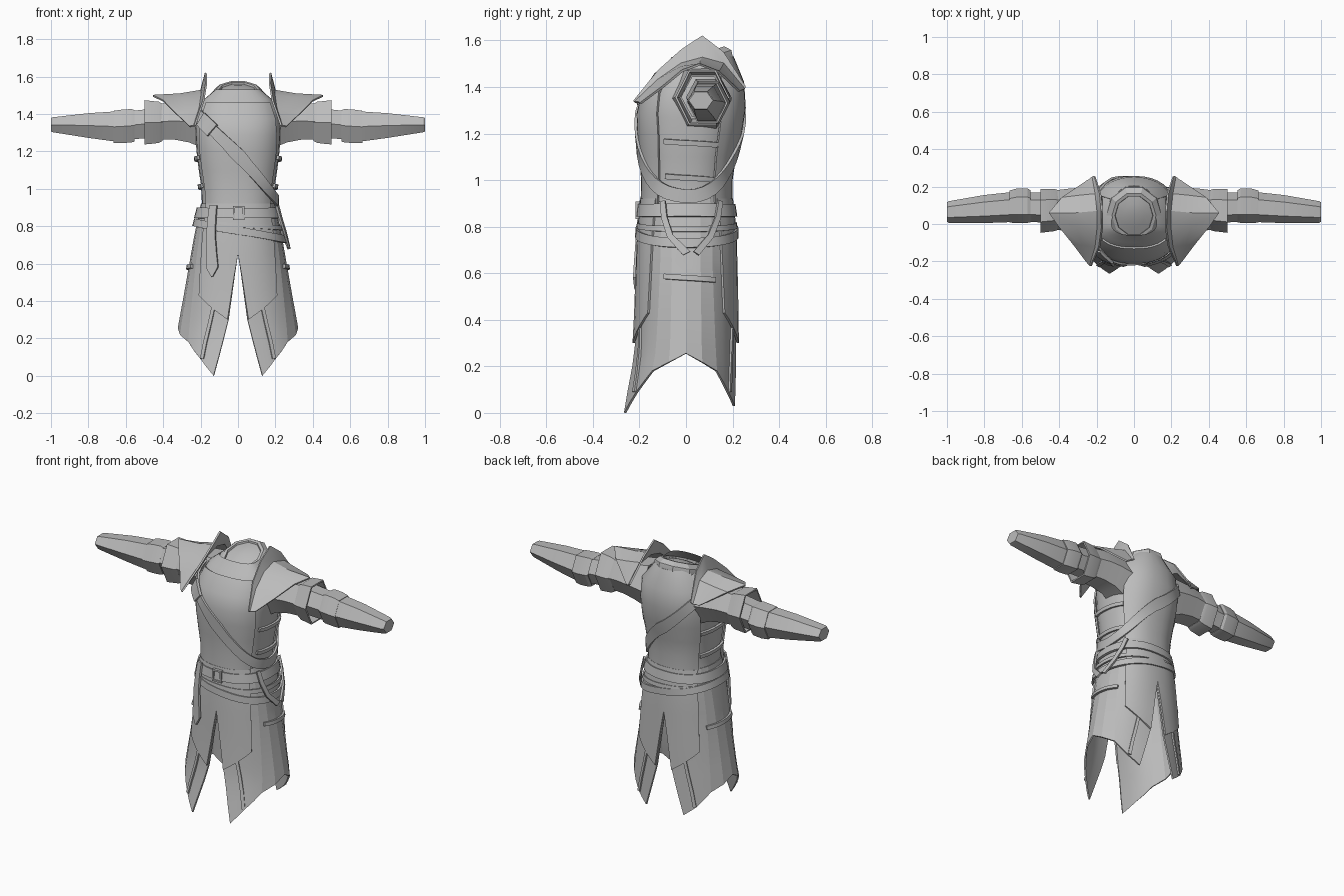
import bpy, bmesh, math
from mathutils import Vector

if "Cube" in bpy.data.objects:
    bpy.data.objects.remove(bpy.data.objects["Cube"])

grey = bpy.data.materials.new("cloth grey")
grey.diffuse_color = (0.5, 0.5, 0.5, 1)
grey.use_nodes = True
grey.node_tree.nodes["Principled BSDF"].inputs["Base Color"].default_value = grey.diffuse_color
PI = math.pi

# body profile: height, half width, front depth, back depth
PROFILE = [(0, .35, .282, .222), (.25, .318, .22, .215), (.43, .285, .207, .21),
           (.6, .255, .2, .205), (.8, .22, .192, .2), (.9, .193, .18, .185),
           (1.0, .195, .178, .185), (1.1, .21, .185, .2), (1.2, .222, .195, .225),
           (1.33, .23, .198, .245), (1.42, .215, .155, .235), (1.48, .18, .1, .215),
           (1.53, .12, .06, .19)]


def power(v, z):
    """Rounded-box exponent: plain ellipse at the hem, boxier higher up."""
    p = 1 - .15 * min(1, max(0, (z - .3) / .5))
    return math.copysign(abs(v) ** p, v)


def surf(a, z, off=0.0):
    """Point on the body: a = 0 front, pi/2 the +x side, pi back."""
    z = max(z, 0)
    for p, q in zip(PROFILE, PROFILE[1:]):
        if z <= q[0] or q is PROFILE[-1]:
            t = min(1, (z - p[0]) / (q[0] - p[0]))
            rx, rf, rb = (p[i] + (q[i] - p[i]) * t + off for i in (1, 2, 3))
            break
    c = math.cos(a)
    return Vector((power(math.sin(a), z) * rx, -power(c, z) * (rf if c > 0 else rb), z))


def grid(name, rows, closed=False, caps=False, thick=0, mirror=False, angle=30):
    """Skin a list of point rows; optionally close, cap, mirror and thicken."""
    bm = bmesh.new()
    vs = [[bm.verts.new(p) for p in r] for r in rows]
    n = len(rows[0])
    for r, s in zip(vs, vs[1:]):
        for j in range(n if closed else n - 1):
            k = (j + 1) % n
            bm.faces.new((r[j], r[k], s[k], s[j]))
    if caps:
        bm.faces.new(vs[0])
        bm.faces.new(vs[-1])
    bmesh.ops.remove_doubles(bm, verts=bm.verts, dist=.0005)
    bmesh.ops.recalc_face_normals(bm, faces=bm.faces)
    me = bpy.data.meshes.new(name)
    bm.to_mesh(me)
    bm.free()
    ob = bpy.data.objects.new(name, me)
    bpy.context.collection.objects.link(ob)
    me.materials.append(grey)
    bpy.ops.object.select_all(action='DESELECT')
    ob.select_set(True)
    bpy.context.view_layer.objects.active = ob
    if mirror:
        ob.modifiers.new("mirror", 'MIRROR').use_clip = True
        bpy.ops.object.modifier_apply(modifier="mirror")
    if thick:
        m = ob.modifiers.new("thickness", 'SOLIDIFY')
        m.thickness, m.offset = thick, 0
        bpy.ops.object.modifier_apply(modifier="thickness")
    bpy.ops.object.shade_smooth_by_angle(angle=math.radians(angle))
    return ob


def panel(name, cols, sub=3, off=0.0, thick=.01, angle=30):
    """Cloth panel on the body between columns of (angle, height) knots."""
    def refine(seq, n):
        out = [seq[0]]
        for p, q in zip(seq, seq[1:]):
            out += [[u + (v - u) * i / n for u, v in zip(p, q)] for i in range(1, n + 1)]
        return out
    cols = [[v for k in c for v in k] for c in cols]
    rows = []
    for c in refine(cols, sub):
        knots = refine([c[i:i + 2] for i in range(0, len(c), 2)], 3)
        rows.append([surf(a, z, off) for a, z in knots])
    return grid(name, rows, thick=thick, mirror=True, angle=angle)


def ribbon(name, pts, half, off, thick=.014, mirror=False):
    """Strap lying on the body along (angle, height) points."""
    rows = []
    for i, (a, z) in enumerate(pts):
        p, q = pts[max(i - 1, 0)], pts[min(i + 1, len(pts) - 1)]
        d = Vector(((q[0] - p[0]) * .22, q[1] - p[1])).normalized()
        h = half[i] if isinstance(half, list) else half
        rows.append([surf(a - s * d.y * h / .22, z + s * d.x * h, off) for s in (-1, 1)])
    return grid(name, rows, thick=thick, mirror=mirror)


def loop(f, a0=-PI, a1=PI, n=36):
    return [(a0 + (a1 - a0) * i / n, f(a0 + (a1 - a0) * i / n)) for i in range(n + 1)]


# torso and its front and back plates
grid("torso", [[surf(2 * PI * j / 28, z) for j in range(28)]
               for z in (.84, .9, 1, 1.1, 1.2, 1.27, 1.33, 1.42, 1.48, 1.53)], closed=True)
panel("front_plate", [[(0, .9), (0, 1.2), (0, 1.46)], [(.95, .9), (1.02, 1.2), (.95, 1.46)]],
      sub=6, off=.01)
panel("back_plate", [[(PI, .9), (PI, 1.2), (PI, 1.53)], [(2.2, .9), (2.15, 1.2), (2.2, 1.53)]],
      sub=6, off=.01)


# long skirt with front and back slits and pointed tips
def back(col, tip=None):
    out = [(PI - a, z) for a, z in col]
    return out[:-1] + [(out[-1][0], tip)] if tip is not None else out


slit = [(0, .92), (0, .65), (.165, .3), (.38, 0)]
flap = [(.58, .92), (.57, .65), (.6, .33), (.63, .09)]
corner = [(1.06, .92), (1.04, .65), (.98, .4), (.93, .18)]
side = [(PI / 2, .92), (PI / 2, .65), (PI / 2, .42), (PI / 2, .255)]
panel("skirt", [slit, flap, corner, side, back(corner), back(flap), back(slit, .03)],
      sub=2, angle=14)
over_slit = [(0, .92), (0, .65), (.175, .3)]
over_edge = [(.9, .92), (.82, .65), (.76, .43)]
panel("front_tasset", [over_slit, over_edge], sub=5, off=.012)
panel("back_tasset", [back(over_slit), back(over_edge)], sub=5, off=.012)
for nm, f in (("front_flap_seam", lambda a: a), ("back_flap_seam", lambda a: PI - a)):
    ribbon(nm, [(f(.43), .38), (f(.49), .28), (f(.55), .18), (f(.59), .09)], .007, .007, .012, True)

# belts, buckle and hanging straps
ribbon("waist_belt", loop(lambda a: .87), .027, .02)
ribbon("hip_belt", loop(lambda a: .775 - .045 * math.sin(a)), .02, .018)
ribbon("thin_hip_belt", loop(lambda a: .805 - .015 * math.sin(a)), .012, .016, .01)
ribbon("hanging_belt_end", [(-.56, .91), (-.55, .84), (-.53, .75), (-.49, .65), (-.46, .58), (-.45, .53)],
       [.024, .024, .024, .026, .027, .003], .034, .012)
ribbon("hip_loop_front", [(1.15, .91), (1.2, .84), (1.32, .76), (1.58, .685)], .013, .034, .012)
ribbon("hip_loop_back", [(2.25, .91), (2.15, .84), (1.98, .76), (1.72, .685)], .013, .034, .012)
for nm, x, z, w, h in (("buckle_left", -.022, .87, .01, .075), ("buckle_right", .03, .87, .01, .075),
                       ("buckle_top", .004, .902, .06, .01), ("buckle_bottom", .004, .838, .06, .01)):
    grid(nm, [[(x + sx * w / 2, y, z + sz * h / 2) for sx, sz in ((-1, -1), (1, -1), (1, 1), (-1, 1))]
              for y in (-.218, -.2)], closed=True, caps=True)


# diagonal chest strap with its clasp
def diag(a):
    return 1.18 - 1.12 * surf(a, 1.18).x if abs(a) < PI / 2 else 1.18 - .25 * math.sin(a)


ribbon("chest_strap", loop(diag), .029, .02, .012)
ribbon("strap_clasp", loop(diag, -.85, -.5, 4), .04, .03, .016)

# short side straps
for i, z in enumerate((1.16, 1.01, .58)):
    ribbon("side_strap_%d" % (i + 1), loop(lambda a: z + .015 * (1.57 - a), 1.15, 2.15, 8),
           .011, .011, .014, True)


# collar and neck cloth
def ring(r, z, tilt, n=10):
    out = []
    for j in range(n):
        a = 2 * PI * (j + .5) / n
        y = -r * math.cos(a) * 1.06
        out.append((r * math.sin(a), y + .045, z + tilt * y))
    return out


grid("collar", [ring(.155, 1.455, .36), ring(.152, 1.49, .36), ring(.148, 1.505, .36),
                ring(.118, 1.53, .38), ring(.102, 1.53, .38), ring(.098, 1.5, .38)],
     closed=True, angle=20)
grid("neck_cloth", [ring(.104, 1.515, .42), ring(.06, 1.528, .44), ring(.0001, 1.535, .44)], closed=True)


# arms: hexagonal lofts along x
def arm(name, secs, thick=0, caps=False):
    rows = [[(x, yc + ry * math.cos(j * PI / 3), zc + rz / .866 * math.sin(j * PI / 3))
             for j in range(6)] for x, yc, zc, ry, rz in secs]
    return grid(name, rows, closed=True, thick=thick, caps=caps, mirror=True, angle=25)


arm("sleeve", [(.17, .06, 1.345, .13, .13), (.26, .075, 1.357, .115, .105), (.34, .075, 1.363, .11, .096),
               (.42, .075, 1.358, .1, .09)], .01)
arm("sleeve_cuff", [(.405, .075, 1.355, .1, .095), (.425, .075, 1.355, .108, .106),
                    (.5, .07, 1.355, .112, .114)], .01)
arm("forearm", [(.4, .085, 1.355, .085, .08), (.55, .09, 1.342, .078, .076), (.66, .09, 1.333, .08, .08),
                (.8, .08, 1.338, .075, .066), (.99, .064, 1.342, .058, .04), (1.0, .064, 1.342, .052, .036)],
    caps=True)
arm("elbow_guard", [(.555, .095, 1.337, .082, .08), (.57, .098, 1.337, .088, .086),
                    (.625, .098, 1.333, .088, .086), (.665, .093, 1.331, .082, .082)], .008)

# pointed shoulder plates with raised inner edge
inner = [(.23, -.225, 1.34), (.185, -.12, 1.47), (.17, -.02, 1.56), (.172, .07, 1.62),
         (.18, .16, 1.55), (.21, .255, 1.4)]
crease = [(.235, -.22, 1.335), (.205, -.12, 1.43), (.195, -.02, 1.5), (.195, .07, 1.525),
          (.205, .16, 1.5), (.222, .25, 1.39)]
mid = [(.25, -.205, 1.335), (.275, -.11, 1.41), (.3, -.02, 1.485), (.31, .06, 1.505),
       (.3, .15, 1.48), (.24, .235, 1.385)]
outer = [(.255, -.195, 1.33), (.33, -.1, 1.4), (.4, -.015, 1.47), (.455, .06, 1.497),
         (.385, .14, 1.465), (.25, .23, 1.38)]
grid("shoulder_plate", [inner, crease, mid, outer], thick=.01, mirror=True)
